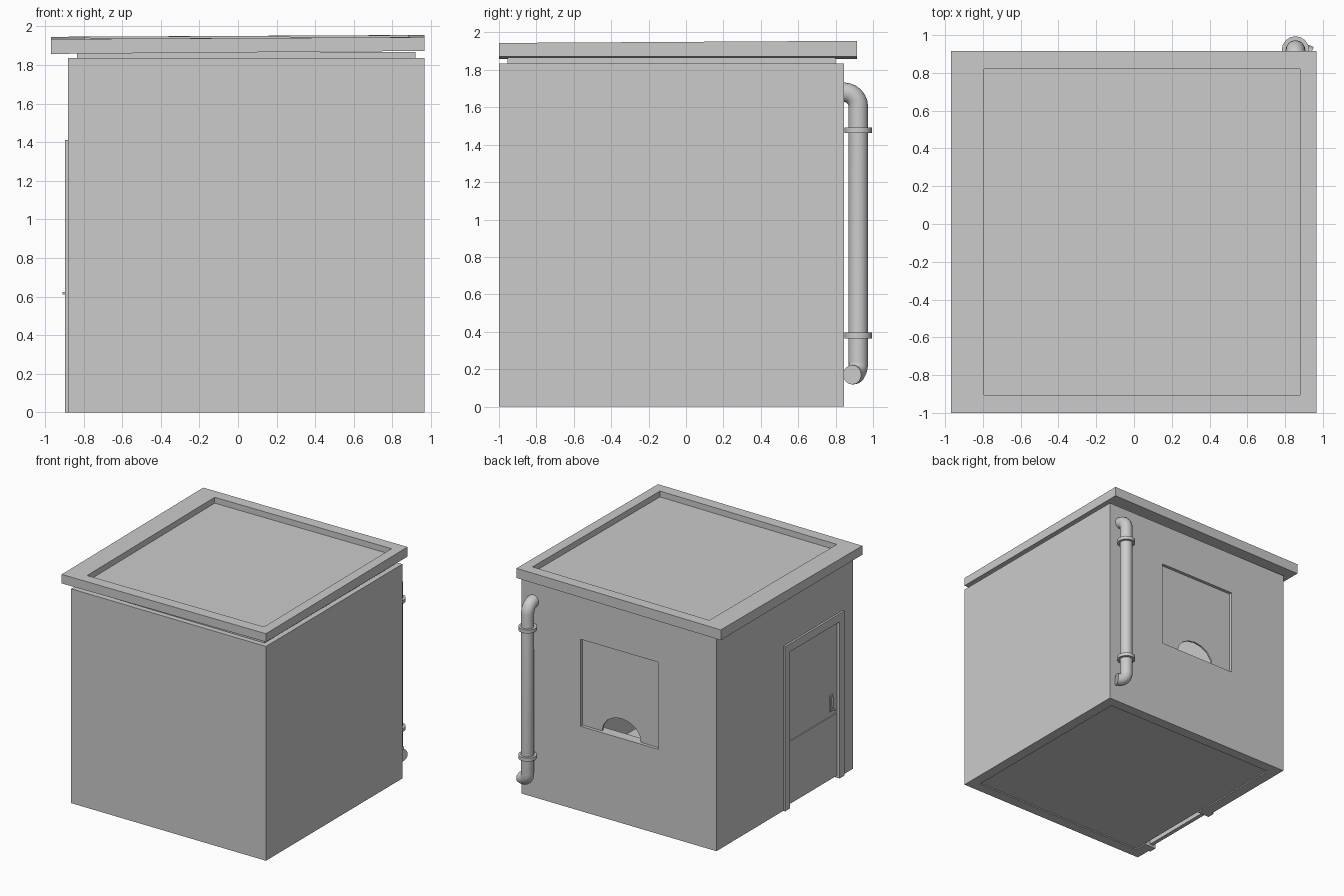
import bpy
import bmesh
from math import sin, cos, pi, radians
from mathutils import Vector

if "Cube" in bpy.data.objects:
    bpy.data.objects.remove(bpy.data.objects["Cube"])


def finish(name, bm):
    bmesh.ops.recalc_face_normals(bm, faces=bm.faces)
    me = bpy.data.meshes.new(name)
    bm.to_mesh(me)
    bm.free()
    ob = bpy.data.objects.new(name, me)
    bpy.context.collection.objects.link(ob)
    return ob


def box(name, x, y, z):
    bm = bmesh.new()
    bmesh.ops.create_cube(bm, size=1)
    for v in bm.verts:
        v.co = Vector([(r[0] + r[1]) / 2 + c * (r[1] - r[0]) for c, r in zip(v.co, (x, y, z))])
    return finish(name, bm)


def prism(name, pts, direction):
    bm = bmesh.new()
    face = bm.faces.new([bm.verts.new(p) for p in pts])
    ext = bmesh.ops.extrude_face_region(bm, geom=[face])["geom"]
    bmesh.ops.translate(bm, vec=direction, verts=[g for g in ext if isinstance(g, bmesh.types.BMVert)])
    # keep the starting cap so the prism is closed
    if not face.is_valid:
        bm.faces.new([v for v in bm.verts if v.is_boundary])
    return finish(name, bm)


def cut(target, cutter):
    mod = target.modifiers.new("cut", "BOOLEAN")
    mod.operation = "DIFFERENCE"
    mod.solver = "EXACT"
    mod.object = cutter
    bpy.context.view_layer.objects.active = target
    bpy.ops.object.modifier_apply(modifier=mod.name)
    bpy.data.objects.remove(cutter)


def smooth(ob):
    bpy.ops.object.select_all(action="DESELECT")
    ob.select_set(True)
    bpy.context.view_layer.objects.active = ob
    bpy.ops.object.shade_smooth_by_angle(angle=radians(35))


# Hollow walls with window (back) and door (left) openings
X0, X1, Y0, Y1, T = -0.88, 0.965, -1.0, 0.845, 0.09
H = 1.835
WX, WZ = (-0.331, 0.407), (0.725, 1.47)
DY, DZ = (-0.797, -0.124), 1.34
walls = box("walls", (X0, X1), (Y0, Y1), (0, H))
cut(walls, box("room_cutter", (X0 + T, X1 - T), (Y0 + T, Y1 - T), (-0.2, H + 0.2)))
cut(walls, box("window_cutter", WX, (Y1 - 0.2, Y1 + 0.2), WZ))
cut(walls, box("door_cutter", (X0 - 0.2, X0 + 0.2), DY, (-0.2, DZ)))

# Floor slab and roof plinth
box("floor", (X0 + T, X1 - T), (Y0 + T, Y1 - T), (0.01, 0.04))
box("roof_plinth", (X0 + 0.045, X1 - 0.045), (Y0 + 0.045, Y1 - 0.045), (H - 0.005, 1.866))


# Slightly sloping roof tray
def roof():
    outer = [(-0.97, -1), (0.965, -1), (0.965, 0.915), (-0.97, 0.915)]
    inner = [(-0.795, -0.905), (0.88, -0.905), (0.88, 0.82), (-0.795, 0.82)]

    def top(x, y):
        return 1.945 + 0.005 * x + 0.006 * y

    bm = bmesh.new()
    rings = [
        [bm.verts.new((x, y, 1.865 + 0.008 * x)) for x, y in outer],
        [bm.verts.new((x, y, top(x, y))) for x, y in outer],
        [bm.verts.new((x, y, top(x, y))) for x, y in inner],
        [bm.verts.new((x, y, top(x, y) - 0.05)) for x, y in inner],
    ]
    for a, b in zip(rings, rings[1:]):
        for i in range(4):
            j = (i + 1) % 4
            bm.faces.new((a[i], a[j], b[j], b[i]))
    bm.faces.new(rings[0])
    bm.faces.new(rings[-1])
    finish("roof", bm)


roof()

# Window pane with a rounded serving hole in its lower edge
cx = sum(WX) / 2
arc = [(cx - 0.185 * cos(pi * i / 8), WZ[0] + 0.155 * sin(pi * i / 8)) for i in range(9)]
outline = [(WX[0], WZ[0])] + arc + [(WX[1], WZ[0]), (WX[1], WZ[1]), (WX[0], WZ[1])]
prism("window_pane", [(x, Y1 - 0.027, z) for x, z in outline], (0, -0.015, 0))

# Door frame: an upside-down U standing proud of the wall
F = 0.065
u = [(DY[0] - F, 0), (DY[0] - F, 1.41), (DY[1] + F, 1.41), (DY[1] + F, 0),
     (DY[1], 0), (DY[1], DZ), (DY[0], DZ), (DY[0], 0)]
prism("door_frame", [(X0 - 0.017, y, z) for y, z in u], (0.03, 0, 0))

# Door leaf in two panels, with handle
box("door_lower_panel", (X0 + 0.006, X0 + 0.04), DY, (0.02, 0.555))
box("door_upper_panel", (X0 + 0.01, X0 + 0.04), DY, (0.558, DZ))
box("handle_plate", (X0, X0 + 0.015), (-0.735, -0.7), (0.6, 0.74))
box("handle_post", (-0.9, X0 + 0.005), (-0.724, -0.711), (0.612, 0.625))
box("handle_lever", (-0.91, -0.9), (-0.724, -0.711), (0.612, 0.625))
box("handle_bar", (X0 - 0.012, X0 + 0.005), (-0.722, -0.713), (0.64, 0.725))

# Drainpipe: elbow out of the wall, straight drop, outlet turned sideways
PX, PY, R = 0.855, 0.921, 0.052
path = [Vector((PX, 0.83, 1.68))]
path += [Vector((PX, 0.846 + 0.075 * sin(t), 1.605 + 0.075 * cos(t)))
         for t in [pi / 2 * i / 6 for i in range(7)]]
out = Vector((0.92, -0.39, 0))
base = Vector((PX, PY, 0.235))
path += [base + out * 0.065 * (1 - cos(t)) - Vector((0, 0, 0.065 * sin(t)))
         for t in [pi / 2 * i / 6 for i in range(7)]]
path.append(path[-1] + out * 0.018)
cu = bpy.data.curves.new("drainpipe", "CURVE")
cu.dimensions = "3D"
cu.bevel_depth = R
cu.bevel_resolution = 6
cu.use_fill_caps = True
sp = cu.splines.new("POLY")
sp.points.add(len(path) - 1)
for p, co in zip(sp.points, path):
    p.co = (*co, 1)
pipe = bpy.data.objects.new("drainpipe", cu)
bpy.context.collection.objects.link(pipe)
bpy.ops.object.select_all(action="DESELECT")
pipe.select_set(True)
bpy.context.view_layer.objects.active = pipe
bpy.ops.object.convert(target="MESH")
smooth(bpy.context.object)

# Pipe collars
for name, z in (("lower_collar", 0.38), ("upper_collar", 1.477)):
    bpy.ops.mesh.primitive_cylinder_add(vertices=16, radius=0.073, depth=0.03, location=(PX, PY, z))
    bpy.context.object.name = name
    smooth(bpy.context.object)
